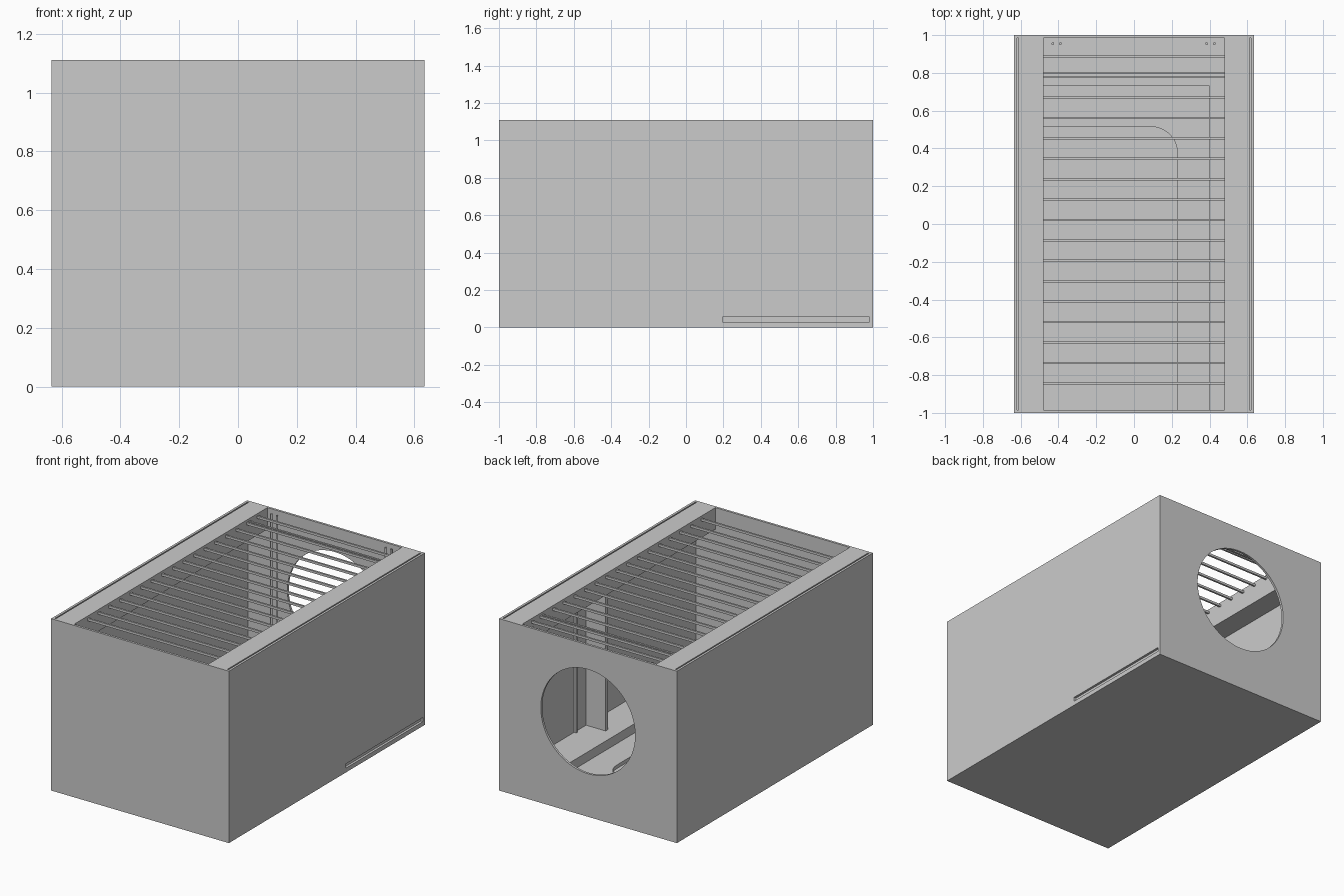
import bpy, bmesh, math
from mathutils import Vector

if "Cube" in bpy.data.objects:
    bpy.data.objects.remove(bpy.data.objects["Cube"])

W, D, H, T = 0.635, 1.0, 1.11, 0.015   # half width, half depth, height, wall thickness

grey = bpy.data.materials.new("plain grey")
grey.diffuse_color = (0.6, 0.6, 0.6, 1)
grey.use_nodes = True
grey.node_tree.nodes["Principled BSDF"].inputs["Base Color"].default_value = grey.diffuse_color


def finish(name, bm):
    bmesh.ops.recalc_face_normals(bm, faces=bm.faces)
    me = bpy.data.meshes.new(name)
    bm.to_mesh(me)
    bm.free()
    me.materials.append(grey)
    ob = bpy.data.objects.new(name, me)
    bpy.context.collection.objects.link(ob)
    return ob


def box(name, x0, x1, y0, y1, z0, z1):
    bm = bmesh.new()
    bmesh.ops.create_cube(bm, size=1)
    for v in bm.verts:
        v.co = Vector(((x0 + x1) / 2 + v.co.x * (x1 - x0),
                       (y0 + y1) / 2 + v.co.y * (y1 - y0),
                       (z0 + z1) / 2 + v.co.z * (z1 - z0)))
    return finish(name, bm)


def prism(name, points, z0, z1):
    bm = bmesh.new()
    face = bm.faces.new([bm.verts.new((x, y, z0)) for x, y in points])
    new = bmesh.ops.extrude_face_region(bm, geom=[face])["geom"]
    bmesh.ops.translate(bm, vec=(0, 0, z1 - z0),
                        verts=[g for g in new if isinstance(g, bmesh.types.BMVert)])
    return finish(name, bm)


def cylinder(name, r, depth, segments, loc, rot_x=0):
    bm = bmesh.new()
    bmesh.ops.create_cone(bm, cap_ends=True, segments=segments,
                          radius1=r, radius2=r, depth=depth)
    ob = finish(name, bm)
    ob.location = loc
    ob.rotation_euler.x = rot_x
    return ob


def cut(target, cutter):
    mod = target.modifiers.new("cut", "BOOLEAN")
    mod.operation = "DIFFERENCE"
    mod.solver = "EXACT"
    mod.object = cutter
    cutter.hide_render = True
    cutter.hide_set(True)


# Outer walls
box("front_wall", -W, W, -D, -D + T, 0, H)
back = box("back_wall", -W, W, D - T, D, 0, H)
box("left_wall", -W, -W + T, -D + T, D - T, 0, H)
right = box("right_wall", W - T, W, -D + T, D - T, 0, H)

# Round opening in the back, long slot low in the right wall
cut(back, cylinder("hole_cutter", 0.337, 0.2, 96, (0, D, 0.615), math.pi / 2))
cut(right, box("slot_cutter", W - 0.1, W + 0.1, 0.195, 0.98, 0.028, 0.055))

# Stepped floor: base, rounded middle step, upper step
xi, yi = W - T, D - T
box("floor_base", -xi, xi, -yi, yi, 0, 0.012)
r = 0.14
arc = [(0.23 - r + r * math.cos(a), 0.515 - r + r * math.sin(a))
       for a in (math.pi / 2 * i / 12 for i in range(13))]
prism("floor_middle_step",
      [(0.23, -yi), (xi, -yi), (xi, yi), (-xi, yi), (-xi, 0.515)] + arc[::-1], 0.012, 0.035)
prism("floor_upper_step",
      [(0.40, -yi), (xi, -yi), (xi, yi), (-xi, yi), (-xi, 0.73), (0.40, 0.73)], 0.035, 0.095)

# Top side rails with a fine groove beside the wall
for side, s in (("left", -1), ("right", 1)):
    def span(a, b):
        return sorted((s * a, s * b))
    box(side + "_rail", *span(0.48, xi), -yi, yi, H - 0.14, H - 0.008)
    box(side + "_rail_top", *span(0.48, 0.612), -yi, yi, H - 0.008, H)

# Cross slats
ys = [0.886 - 0.1081 * i for i in range(17)] + [0.80]
for i, y in enumerate(ys):
    box(f"slat_{i + 1}", -0.48, 0.48, y - 0.006, y + 0.006, 1.08, 1.095)

# Thin upright rods at the back
for i, x in enumerate((-0.43, -0.39, 0.385, 0.425)):
    rod = cylinder(f"rod_{i + 1}", 0.007, 1.0, 16, (x, 0.955, 0.595))
    for p in rod.data.polygons:
        p.use_smooth = len(p.vertices) == 4

# Baffle and rib on the right inner wall
box("baffle", 0.48, xi, 0.11, 0.134, 0.095, H - 0.14)
box("rib", xi - 0.015, xi, 0.245, 0.256, 0.095, H - 0.14)
